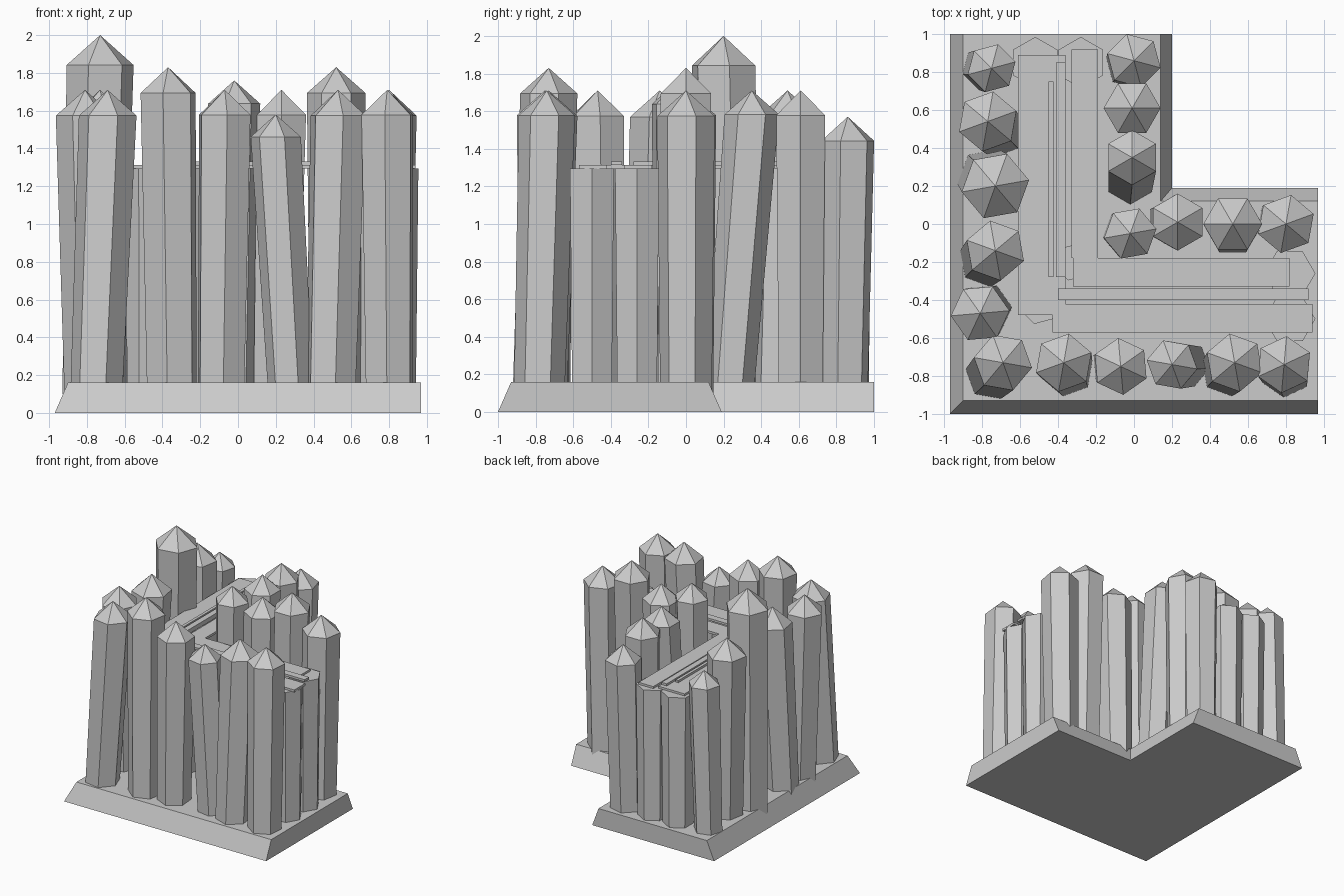
import bpy, bmesh, math
from mathutils import Vector

if "Cube" in bpy.data.objects:
    bpy.data.objects.remove(bpy.data.objects["Cube"], do_unlink=True)

grey = bpy.data.materials.new("weathered_grey")
grey.use_nodes = True
colour = (0.6, 0.6, 0.6, 1)
grey.diffuse_color = colour
grey.node_tree.nodes["Principled BSDF"].inputs["Base Color"].default_value = colour


def finish(name, bm):
    """Turn a bmesh into a flat shaded object with the shared material."""
    bmesh.ops.recalc_face_normals(bm, faces=bm.faces)
    mesh = bpy.data.meshes.new(name)
    bm.to_mesh(mesh)
    bm.free()
    mesh.materials.append(grey)
    obj = bpy.data.objects.new(name, mesh)
    bpy.context.scene.collection.objects.link(obj)
    return obj


def ring(bm, centre, radius, turn, sides=6):
    """A level polygon of vertices around a centre point."""
    verts = []
    for i in range(sides):
        angle = math.radians(turn) + math.tau * i / sides
        offset = Vector((math.cos(angle), math.sin(angle), 0)) * radius
        verts.append(bm.verts.new(centre + offset))
    return verts


def bridge(bm, lower, upper):
    """Quads between two rings of the same size."""
    count = len(lower)
    for i in range(count):
        j = (i + 1) % count
        bm.faces.new((lower[i], lower[j], upper[j], upper[i]))


def post(name, top, foot, radius, turn, pointed=True):
    """A leaning six sided log, sharpened or cut flat at the top."""
    bm = bmesh.new()
    top, foot = Vector(top), Vector(foot)
    shoulder = top.copy()
    if pointed:
        shoulder.z -= radius * 0.88
    low = ring(bm, foot, radius * 0.9, turn)
    high = ring(bm, shoulder, radius, turn)
    bm.faces.new(list(reversed(low)))
    bridge(bm, low, high)
    if pointed:
        tip = bm.verts.new(top)
        for i in range(len(high)):
            bm.faces.new((high[i], high[(i + 1) % len(high)], tip))
    else:
        bm.faces.new(high)
    return finish(name, bm)


def plank(name, x_range, y_range, z_range):
    """A box given by its extents."""
    bm = bmesh.new()
    bmesh.ops.create_cube(bm, size=1)
    for v in bm.verts:
        for axis, (low, high) in enumerate((x_range, y_range, z_range)):
            v.co[axis] = high if v.co[axis] > 0 else low
    return finish(name, bm)


# Corner shaped earth bank with sloping long sides and upright ends
bm = bmesh.new()
bottom = [(-0.97, -1), (0.97, -1), (0.97, 0.19), (0.2, 0.19), (0.2, 1), (-0.97, 1)]
upper = [(-0.9, -0.93), (0.97, -0.93), (0.97, 0.12), (0.14, 0.12), (0.14, 1), (-0.9, 1)]
low = [bm.verts.new((x, y, 0)) for x, y in bottom]
high = [bm.verts.new((x, y, 0.16)) for x, y in upper]
bm.faces.new(list(reversed(low)))
bm.faces.new(high)
bridge(bm, low, high)
finish("base_bank", bm)

# Sharpened stakes: tip x, y, z, then foot offset x, y, radius, turn
side_stakes = [
    (-0.75, 0.82, 1.53, -0.04, 0.0, 0.13, 15),
    (-0.77, 0.54, 1.71, 0.05, -0.05, 0.16, 20),
    (-0.73, 0.20, 2.0, -0.04, 0.04, 0.18, 10),
    (-0.73, -0.14, 1.71, -0.05, -0.05, 0.16, 40),
    (-0.81, -0.47, 1.71, 0.03, 0.02, 0.155, 5),
]
front_stakes = [
    (-0.69, -0.73, 1.71, -0.06, -0.06, 0.155, 50),
    (-0.37, -0.73, 1.83, 0.02, -0.04, 0.155, 20),
    (-0.07, -0.75, 1.71, -0.02, 0.0, 0.15, 35),
    (0.20, -0.74, 1.58, 0.08, 0.0, 0.135, 50),
    (0.53, -0.73, 1.71, -0.04, -0.04, 0.155, 40),
    (0.79, -0.74, 1.71, 0.01, -0.04, 0.15, 25),
]
inner_stakes = [
    (0.0, 0.86, 1.57, -0.02, -0.02, 0.145, 45),
    (-0.01, 0.61, 1.71, 0.0, 0.0, 0.15, 0),
    (-0.01, 0.35, 1.71, -0.01, -0.12, 0.145, 30),
    (-0.02, -0.05, 1.76, -0.02, 0.0, 0.14, 10),
    (0.23, 0.01, 1.71, -0.03, 0.0, 0.15, 30),
    (0.52, 0.0, 1.83, 0.0, -0.03, 0.155, 0),
    (0.80, 0.0, 1.71, -0.02, 0.0, 0.155, 20),
]
rows = {"side": side_stakes, "front": front_stakes, "inner": inner_stakes}
for row, stakes in rows.items():
    for x, y, z, dx, dy, radius, turn in stakes:
        post(row + "_stake", (x, y, z), (x + dx, y + dy, 0.1), radius, turn)

# Flat topped posts under the ends and corner of the walkway
supports = [(0.82, -0.5), (0.82, -0.26), (-0.52, 0.85), (-0.28, 0.85)]
for x, y in supports:
    post("walkway_post", (x, y, 1.295), (x, y, 0.1), 0.135, 30 if x < 0 else 0, False)
for x, y in [(-0.5, -0.43), (-0.32, -0.2)]:
    post("corner_post", (x, y, 1.295), (x, y, 0.1), 0.1, 15, False)

# Walkway: broad planks with narrow battens over their seams
deck, batten = (1.293, 1.313), (1.313, 1.332)
plank("side_plank_outer", (-0.61, -0.36), (-0.48, 0.89), deck)
plank("side_plank_inner", (-0.33, -0.19), (-0.18, 0.92), deck)
plank("side_batten_wide", (-0.41, -0.36), (-0.28, 0.85), batten)
plank("side_batten_thin", (-0.45, -0.425), (-0.28, 0.75), batten)
plank("front_plank_outer", (-0.43, 0.94), (-0.57, -0.42), deck)
plank("front_plank_inner", (-0.32, 0.82), (-0.33, -0.18), deck)
plank("front_batten", (-0.4, 0.92), (-0.4, -0.34), batten)
